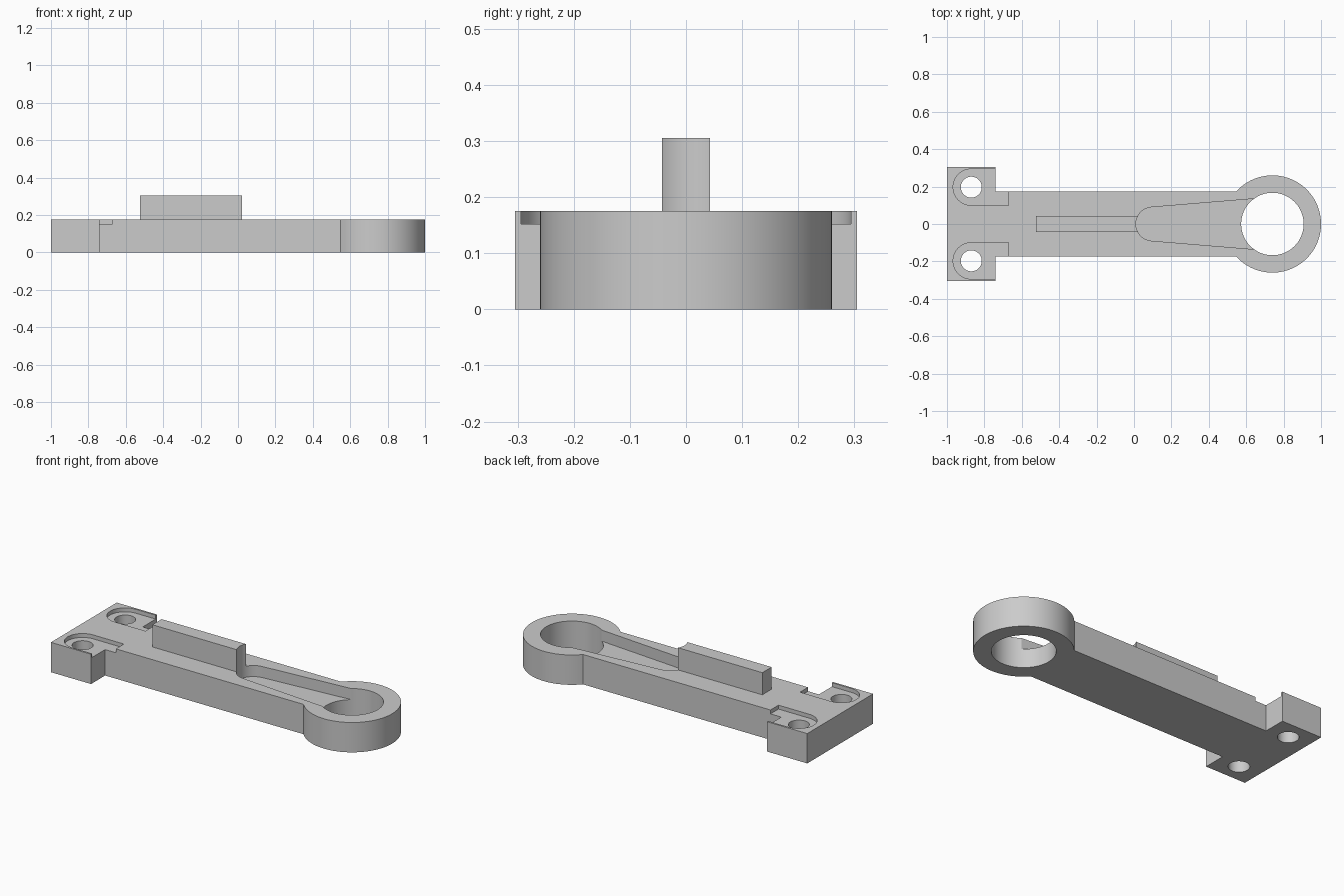
import bpy
import bmesh
from math import acos, asin, cos, sin, pi, radians

cube = bpy.data.objects.get("Cube")
if cube:
    bpy.data.objects.remove(cube, do_unlink=True)

THICK = 0.175
BEAM_Y = 0.174
RING_X, RING_R, BORE_R = 0.74, 0.26, 0.167
FOOT_X, FOOT_Y = -0.74, 0.305
HOLE_X, HOLE_Y, HOLE_R = -0.87, 0.197, 0.056
POCKET_R, POCKET_END = 0.097, -0.67

grey = bpy.data.materials.new("light grey")
grey.use_nodes = True
grey.diffuse_color = (0.6, 0.6, 0.6, 1)
grey.node_tree.nodes["Principled BSDF"].inputs["Base Color"].default_value = (0.6, 0.6, 0.6, 1)


def arc(cx, cy, r, start, end, steps):
    """Points along an arc, both ends included."""
    angles = [start + (end - start) * i / steps for i in range(steps + 1)]
    return [(cx + r * cos(a), cy + r * sin(a)) for a in angles]


def circle(cx, cy, r, steps=64):
    return arc(cx, cy, r, 0, 2 * pi, steps)[:-1]


def prism(name, outline, z0, z1):
    """Extrude a counter-clockwise outline from z0 to z1."""
    bm = bmesh.new()
    base = bm.faces.new([bm.verts.new((x, y, z0)) for x, y in outline])
    top = bmesh.ops.extrude_face_region(bm, geom=[base])["geom"]
    verts = [v for v in top if isinstance(v, bmesh.types.BMVert)]
    bmesh.ops.translate(bm, verts=verts, vec=(0, 0, z1 - z0))
    bmesh.ops.recalc_face_normals(bm, faces=bm.faces)
    mesh = bpy.data.meshes.new(name)
    bm.to_mesh(mesh)
    bm.free()
    mesh.materials.append(grey)
    obj = bpy.data.objects.new(name, mesh)
    bpy.context.collection.objects.link(obj)
    return obj


def combine(target, tool, operation):
    """Apply a boolean and discard the tool object."""
    tool.hide_render = True
    mod = target.modifiers.new("Boolean", 'BOOLEAN')
    mod.operation = operation
    mod.solver = 'EXACT'
    mod.object = tool
    bpy.context.view_layer.objects.active = target
    bpy.ops.object.modifier_apply(modifier=mod.name)
    bpy.data.objects.remove(tool, do_unlink=True)


# Arm: T-shaped foot, straight beam and ring end in one outline
join = pi - asin(BEAM_Y / RING_R)
outline = [(-1, FOOT_Y), (-1, -FOOT_Y), (FOOT_X, -FOOT_Y), (FOOT_X, -BEAM_Y)]
outline += arc(RING_X, 0, RING_R, -join, join, 80)
outline += [(FOOT_X, BEAM_Y), (FOOT_X, FOOT_Y)]
arm = prism("lever_arm", outline, 0, THICK)

# Upright rib on the beam
rib = prism("rib", [(-0.525, -0.043), (0.05, -0.043), (0.05, 0.043), (-0.525, 0.043)], 0.15, 0.305)
combine(arm, rib, 'UNION')

# Tapered recess from the rib to the ring, with a rounded narrow end
slot = arc(0.1, 0, 0.09, radians(95), radians(265), 32) + [(RING_X, -0.143), (RING_X, 0.143)]
combine(arm, prism("recess_cutter", slot, THICK - 0.065, 0.5), 'DIFFERENCE')

# Bore of the ring
combine(arm, prism("bore_cutter", circle(RING_X, 0, BORE_R, 80), -0.1, 0.5), 'DIFFERENCE')

# Screw holes with shallow round-ended pockets
for side in (-1, 1):
    y = side * HOLE_Y
    pocket = arc(HOLE_X, y, POCKET_R, pi / 2, 1.5 * pi, 32)
    pocket += [(POCKET_END, y - POCKET_R), (POCKET_END, y + POCKET_R)]
    combine(arm, prism("pocket_cutter", pocket, THICK - 0.023, 0.3), 'DIFFERENCE')
    combine(arm, prism("hole_cutter", circle(HOLE_X, y, HOLE_R, 48), -0.1, 0.3), 'DIFFERENCE')

# Smooth the curved walls, keep the corners crisp
bpy.ops.object.select_all(action='DESELECT')
arm.select_set(True)
bpy.context.view_layer.objects.active = arm
bpy.ops.object.shade_smooth_by_angle(angle=radians(25))
